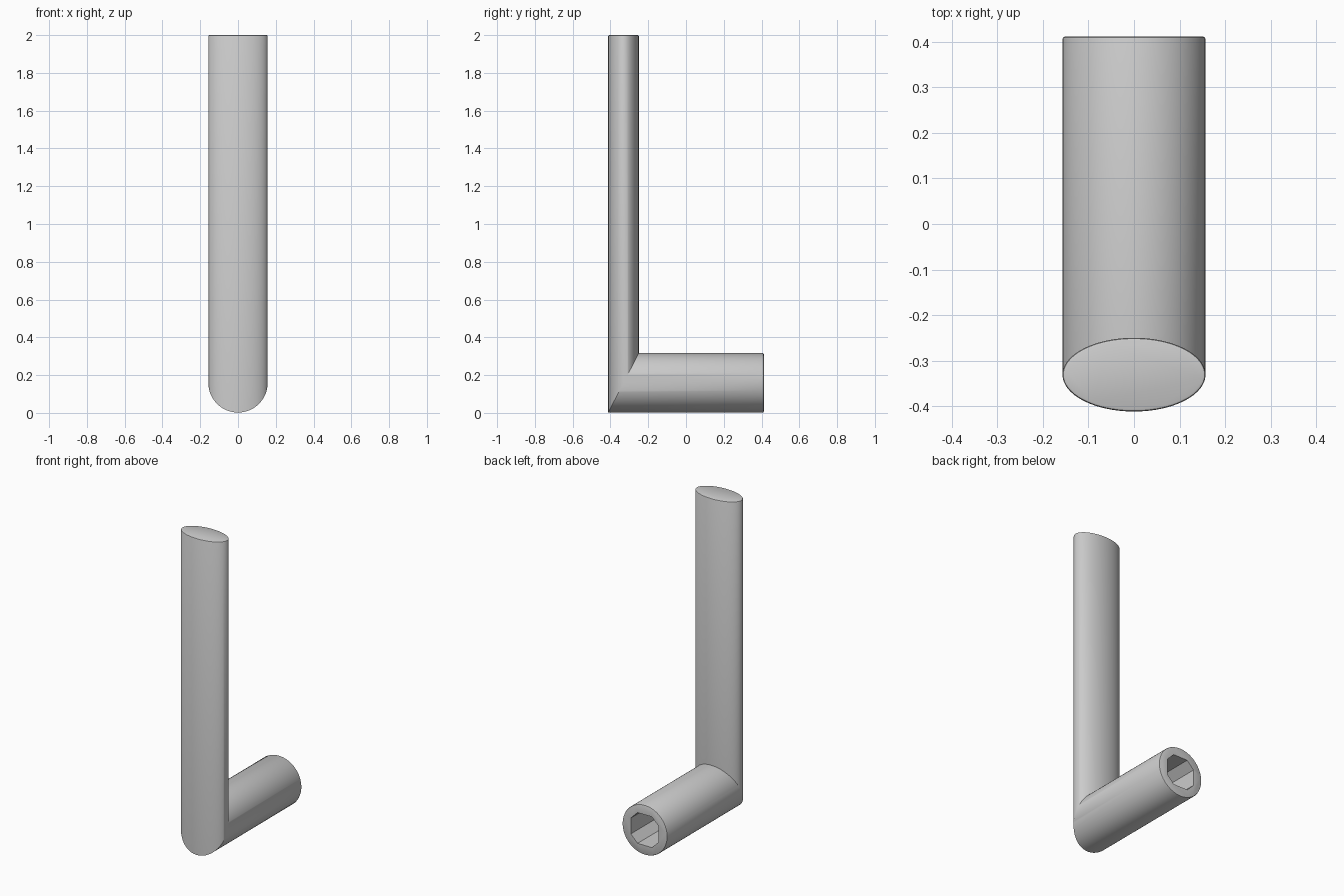
import bpy, bmesh
from math import sin, cos, tau, pi

if "Cube" in bpy.data.objects:
    bpy.data.objects.remove(bpy.data.objects["Cube"])

N = 96
RX, RY = 0.157, 0.081      # grip half width / half depth
YG, ZN = -0.331, 0.159     # grip centre y, neck centre z
TOP, BACK, E = 2.0, 0.412, 0.006


def new_object(name, rings):
    """Loft a list of closed rings and cap both ends."""
    bm = bmesh.new()
    loops = [[bm.verts.new(p) for p in ring] for ring in rings]
    for a, b in zip(loops, loops[1:]):
        n = len(a)
        for i in range(n):
            j = (i + 1) % n
            bm.faces.new((a[i], a[j], b[j], b[i]))
    bm.faces.new(loops[0])
    bm.faces.new(loops[-1])
    bmesh.ops.recalc_face_normals(bm, faces=bm.faces)
    mesh = bpy.data.meshes.new(name)
    bm.to_mesh(mesh)
    bm.free()
    obj = bpy.data.objects.new(name, mesh)
    bpy.context.collection.objects.link(obj)
    return obj


def ring(inset=0.0, y=None, z=None):
    """Oval section; y or z fixes the cutting plane, neither gives the mitre."""
    pts = []
    for i in range(N):
        c, s = cos(tau * i / N), sin(tau * i / N)
        pts.append(((RX - inset) * c,
                    YG + (RY - inset) * s if y is None else y,
                    ZN + (RX - inset) * s if z is None else z))
    return pts


# Oval upright grip mitred into the round neck, with softened ends
handle = new_object("door_handle", [
    ring(E, z=TOP), ring(E * 0.3, z=TOP - E * 0.3), ring(z=TOP - E),
    ring(),
    ring(y=BACK - E), ring(E * 0.3, y=BACK - E * 0.3), ring(E, y=BACK)])

# Square socket with clipped corners in the back end of the neck
h, k = 0.097, 0.05
outline = [(h, -k), (h, k), (k, h), (-k, h), (-h, k), (-h, -k), (-k, -h), (k, -h)]
cutter = new_object("socket_cutter",
                    [[(x, y, ZN + z) for x, z in outline] for y in (-0.1, BACK + 0.1)])
cutter.hide_render = True

mod = handle.modifiers.new("socket", 'BOOLEAN')
mod.operation = 'DIFFERENCE'
mod.solver = 'EXACT'
mod.object = cutter
bpy.context.view_layer.objects.active = handle
handle.select_set(True)
bpy.ops.object.modifier_apply(modifier=mod.name)
bpy.data.objects.remove(cutter, do_unlink=True)

bpy.ops.object.shade_smooth_by_angle(angle=pi / 6)
